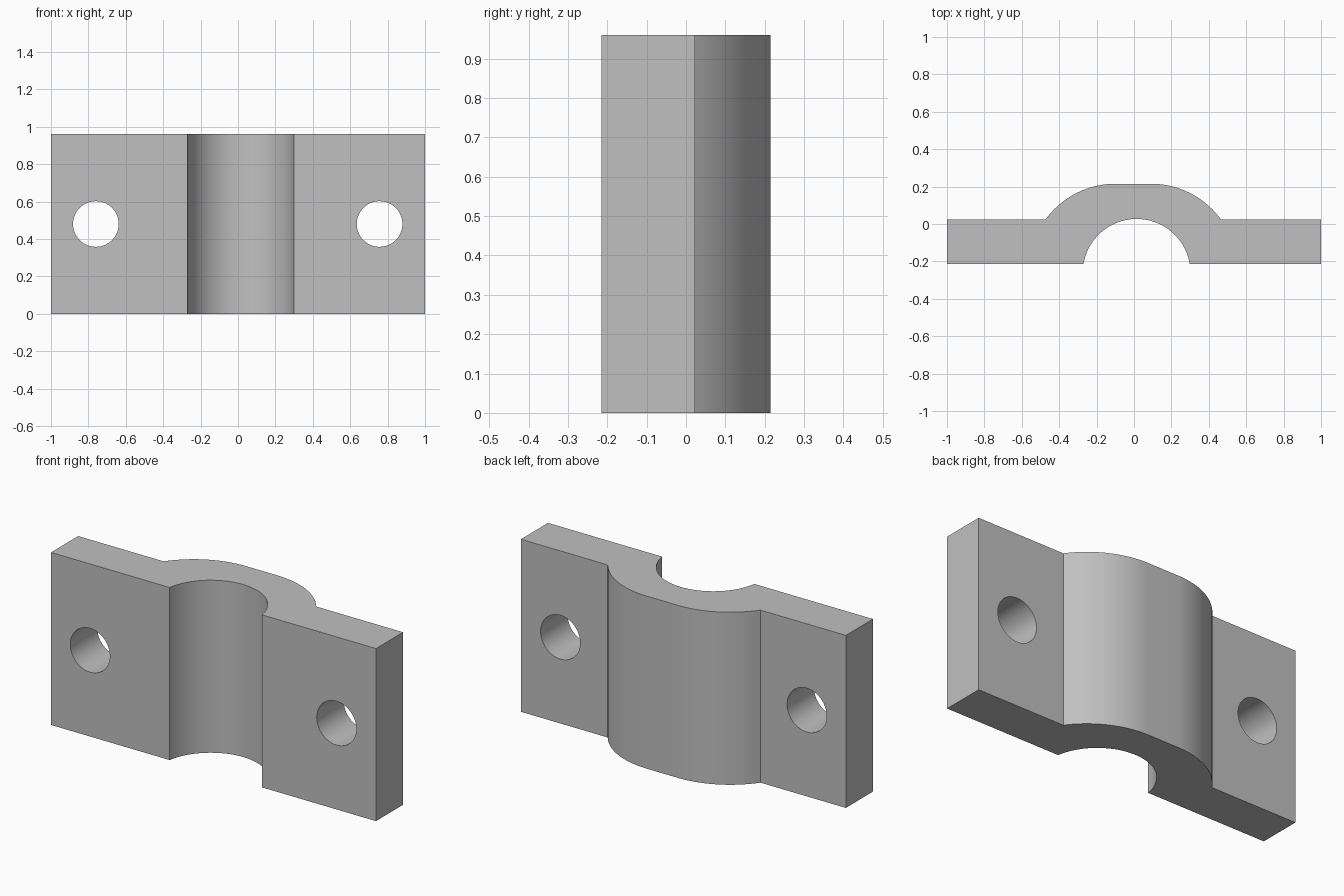
import bpy, bmesh
from math import radians, cos, sin, asin, degrees

if "Cube" in bpy.data.objects:
    bpy.data.objects.remove(bpy.data.objects["Cube"])

HEIGHT, FRONT, BACK, CROWN = 0.96, -0.215, 0.023, 0.215

grey = bpy.data.materials.new("plain_grey")
grey.use_nodes = True
colour = (0.53, 0.53, 0.53, 1)
grey.diffuse_color = colour
grey.node_tree.nodes["Principled BSDF"].inputs["Base Color"].default_value = colour


def arc(cx, cy, r, start, end, steps):
    angles = [radians(start + (end - start) * i / steps) for i in range(steps + 1)]
    return [(cx + r * cos(a), cy + r * sin(a)) for a in angles]


# Clamp outline: flanges, pipe groove and a flat-topped rounded back
groove_r, groove_y = 0.288, -0.261
dip = degrees(asin((FRONT - groove_y) / groove_r))
hump_r = 0.462
hump_y = CROWN - hump_r
rise = degrees(asin((BACK - hump_y) / hump_r))
outline = [(-1, FRONT)]
outline += arc(0.014, groove_y, groove_r, 180 - dip, dip, 48)
outline += [(1, FRONT), (1, BACK)]
outline += arc(0.091, hump_y, hump_r, rise, 90, 24)
outline += arc(-0.099, hump_y, hump_r, 90, 180 - rise, 24)
outline += [(-1, BACK)]

bm = bmesh.new()
base = bm.faces.new([bm.verts.new((x, y, 0)) for x, y in outline])
walls = bmesh.ops.extrude_face_region(bm, geom=[base])["geom"]
bmesh.ops.translate(bm, vec=(0, 0, HEIGHT),
                    verts=[v for v in walls if isinstance(v, bmesh.types.BMVert)])
bmesh.ops.recalc_face_normals(bm, faces=bm.faces)
mesh = bpy.data.meshes.new("pipe_clamp")
bm.to_mesh(mesh)
bm.free()
clamp = bpy.data.objects.new("pipe_clamp", mesh)
bpy.context.collection.objects.link(clamp)
mesh.materials.append(grey)

# Bolt holes through both flanges
cutters = []
for side, x in (("right", -0.76), ("left", 0.757)):
    bpy.ops.mesh.primitive_cylinder_add(vertices=64, radius=0.122, depth=1,
                                        location=(x, 0, HEIGHT / 2),
                                        rotation=(radians(90), 0, 0))
    cutter = bpy.context.object
    cutter.name = side + "_bolt_hole_cutter"
    cutter.data.materials.append(grey)
    cutter.hide_render = True
    cut = clamp.modifiers.new(side + "_bolt_hole", "BOOLEAN")
    cut.operation, cut.solver, cut.object = "DIFFERENCE", "EXACT", cutter
    cutters.append(cutter)

bpy.ops.object.select_all(action="DESELECT")
clamp.select_set(True)
bpy.context.view_layer.objects.active = clamp
for modifier in list(clamp.modifiers):
    bpy.ops.object.modifier_apply(modifier=modifier.name)
for cutter in cutters:
    bpy.data.objects.remove(cutter)
bpy.ops.object.shade_smooth_by_angle(angle=radians(30))
